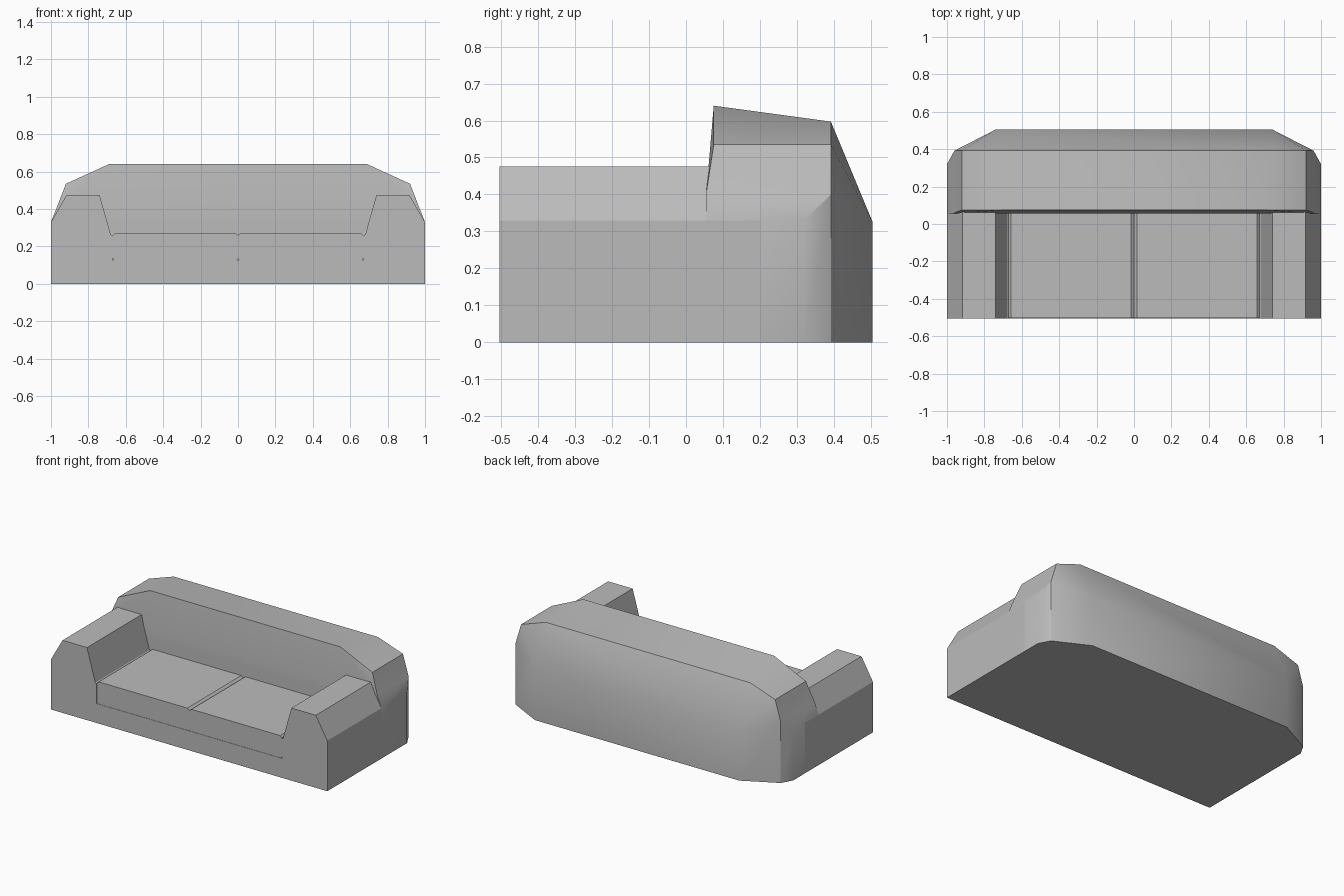
import bpy, bmesh

if "Cube" in bpy.data.objects:
    bpy.data.objects.remove(bpy.data.objects["Cube"])

grey = bpy.data.materials.new("sofa grey")
grey.diffuse_color = (0.5, 0.5, 0.5, 1)
grey.use_nodes = True
grey.node_tree.nodes["Principled BSDF"].inputs["Base Color"].default_value = grey.diffuse_color


def finish(name, bm, smooth=0):
    bmesh.ops.remove_doubles(bm, verts=bm.verts, dist=1e-5)
    bmesh.ops.dissolve_degenerate(bm, edges=bm.edges, dist=1e-5)
    bmesh.ops.recalc_face_normals(bm, faces=bm.faces)
    mesh = bpy.data.meshes.new(name)
    bm.to_mesh(mesh)
    bm.free()
    mesh.materials.append(grey)
    ob = bpy.data.objects.new(name, mesh)
    bpy.context.collection.objects.link(ob)
    if smooth:
        bpy.ops.object.select_all(action='DESELECT')
        ob.select_set(True)
        bpy.context.view_layer.objects.active = ob
        bpy.ops.object.shade_smooth_by_angle(angle=smooth)
    return ob


def extrude_profile(name, profile, y0, y1):
    """Extrude a closed x-z profile along y."""
    bm = bmesh.new()
    face = bm.faces.new([bm.verts.new((x, y0, z)) for x, z in profile])
    new = bmesh.ops.extrude_face_region(bm, geom=[face])["geom"]
    verts = [v for v in new if isinstance(v, bmesh.types.BMVert)]
    bmesh.ops.translate(bm, verts=verts, vec=(0, y1 - y0, 0))
    return finish(name, bm)


# Base with both arms: right half of the profile, mirrored
half = [(1, 0), (1, 0.33), (0.917, 0.475), (0.74, 0.475),
        (0.68, 0.262), (0.672, 0.255), (0.672, 0.127)]
extrude_profile("base_and_arms", half + [(-x, z) for x, z in reversed(half)],
                -0.505, 0.2)

# Two seat cushions with softened edges
c = 0.013
for side, name in ((-1, "left_seat_cushion"), (1, "right_seat_cushion")):
    outline = [(c, 0.12), (0.67 - c, 0.12), (0.67, 0.135), (0.67, 0.272 - c),
               (0.67 - c, 0.272), (0.015, 0.272), (0, 0.26), (0, 0.12 + c)]
    extrude_profile(name, [(side * x, z) for x, z in outline], -0.503, 0.15)

# Backrest: half sections from the front to the rear, mirrored and lofted
front = [(1, 0.055, 0), (1, 0.055, 0.33), (0.97, 0.055, 0.405),
         (0.92, 0.075, 0.535), (0.69, 0.075, 0.64)]
corner = [(1, 0.32, 0), (1, 0.32, 0.33), (0.96, 0.392, 0.40),
          (0.92, 0.392, 0.535), (0.74, 0.392, 0.597)]
rim = [(0.96, 0.392, 0), (0.96, 0.392, 0.40)] + corner[2:]
rear = [(0.74, 0.505, 0)] + [(0.74, 0.505, 0.325)] * 4

bm = bmesh.new()
rings = []
for sec in (front, corner, rim, rear):
    pts = sec + [(-x, y, z) for x, y, z in reversed(sec)]
    rings.append(pts)


def add_face(points):
    unique = list(dict.fromkeys(points))
    if len(unique) > 2:
        bm.faces.new([bm.verts.new(p) for p in unique])


for a, b in zip(rings, rings[1:]):
    n = len(a)
    for i in range(n):
        j = (i + 1) % n
        add_face([a[i], a[j], b[j], b[i]])
add_face(rings[-1])

# Front of the backrest: lower panels, leaning panel and folded corners
f = rings[0]
for lo, hi in ((0, 1), (1, 2), (2, 4)):
    add_face([f[lo], f[hi], f[9 - hi], f[9 - lo]])
add_face(f[2:5])
add_face(f[5:8])
finish("backrest", bm, smooth=0.54)
